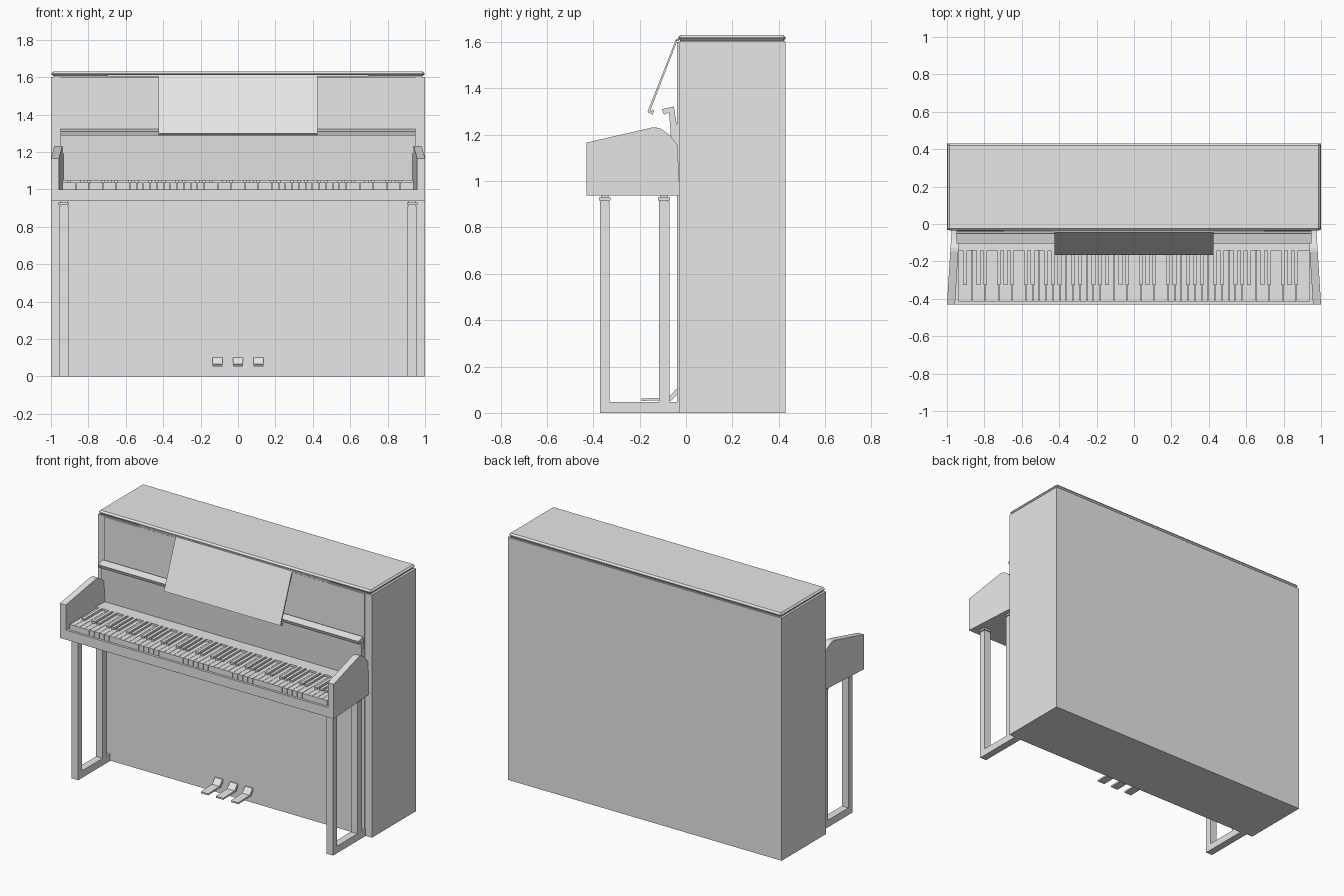
import bpy
import bmesh

default = bpy.data.objects.get("Cube")
if default:
    bpy.data.objects.remove(default, do_unlink=True)

# Single neutral finish
grey = bpy.data.materials.new("plain_grey")
grey.use_nodes = True
grey.diffuse_color = (0.8, 0.8, 0.8, 1)
grey.node_tree.nodes["Principled BSDF"].inputs["Base Color"].default_value = (0.8, 0.8, 0.8, 1)


def finish(bm, name, bevel=0):
    bmesh.ops.recalc_face_normals(bm, faces=bm.faces)
    mesh = bpy.data.meshes.new(name)
    bm.to_mesh(mesh)
    bm.free()
    mesh.materials.append(grey)
    obj = bpy.data.objects.new(name, mesh)
    bpy.context.collection.objects.link(obj)
    if bevel:
        mod = obj.modifiers.new("edge", "BEVEL")
        mod.width = bevel
        mod.segments = 1
    return obj


def add_box(bm, x, y, z):
    """Add a box spanning the given (low, high) ranges."""
    verts = bmesh.ops.create_cube(bm, size=1)["verts"]
    for v in verts:
        v.co = [r[0] if c < 0 else r[1] for c, r in zip(v.co, (x, y, z))]


def box(name, x, y, z, bevel=0):
    bm = bmesh.new()
    add_box(bm, x, y, z)
    return finish(bm, name, bevel)


def extrude_x(name, profile, x0, x1, shear=0):
    """Extrude a (y, z) profile along x; shear shifts x with depth."""
    bm = bmesh.new()
    ends = [[bm.verts.new((x + shear * (y - FRONT), y, z)) for y, z in profile] for x in (x0, x1)]
    for ring in ends:
        bm.faces.new(ring)
    n = len(profile)
    for i in range(n):
        j = (i + 1) % n
        bm.faces.new((ends[0][i], ends[0][j], ends[1][j], ends[1][i]))
    return finish(bm, name)


FRONT, WALL, BACK = -0.43, -0.035, 0.43
BED, KEY_BASE = 0.937, 1.0

# Cabinet, front panel and lid
box("cabinet", (-1, 1), (-0.031, BACK), (0, 1.602))
box("front_panel", (-0.95, 0.95), (-0.038, 0), (0.002, 1.6))
box("lid_seam", (-0.985, 0.985), (-0.025, 0.425), (1.6, 1.607))
box("lid", (-0.997, 0.997), (WALL, BACK), (1.606, 1.63), 0.01)
box("stand_hinge", (-0.7, 0.7), (-0.044, -0.03), (1.604, 1.613))

# Keybed, narrowing towards the cabinet
bm = bmesh.new()
add_box(bm, (-1, 1), (FRONT, -0.03), (BED, KEY_BASE))
for v in bm.verts:
    if v.co.y > WALL:
        v.co.x *= 0.975
finish(bm, "keybed")

# Angled cheeks beside the keyboard
cheek = [(FRONT, BED), (FRONT, 1.166), (-0.147, 1.231), (-0.128, 1.231), (-0.108, 1.226),
         (-0.078, 1.205), (-0.055, 1.18), (-0.035, 1.153), (-0.03, BED)]
for side, label in ((1, "left"), (-1, "right")):
    extrude_x(label + "_cheek", cheek, side, side * 0.957, -side * 0.0625)

# Fallboard with its shelf, and the strip behind the keys
extrude_x("fallboard", [(-0.095, 1.287), (-0.104, 1.31), (-0.052, 1.322), (-0.04, 1.245),
                        (-0.034, 1.15), (-0.034, 1.02), (-0.052, 1.02), (-0.066, 1.2),
                        (-0.073, 1.296)], -0.95, 0.95)
box("key_strip", (-0.94, 0.94), (-0.142, -0.034), (KEY_BASE, 1.05))

# Keyboard: 52 white keys starting on A, black keys in twos and threes
COUNT, SPAN = 52, 1.88
pitch = SPAN / COUNT
white, black = bmesh.new(), bmesh.new()
for i in range(COUNT):
    x = -SPAN / 2 + i * pitch
    add_box(white, (x + 0.001, x + pitch - 0.001), (-0.415, -0.142), (KEY_BASE, 1.037))
    if i % 7 in (0, 2, 3, 5, 6) and i < COUNT - 1:
        c = x + pitch
        add_box(black, (c - 0.01, c + 0.01), (-0.325, -0.142), (1.03, 1.05))
finish(white, "white_keys")
finish(black, "black_keys")

# Music stand with its bottom lip
extrude_x("music_stand", [(-0.035, 1.612), (-0.043, 1.612), (-0.164, 1.304), (-0.156, 1.3)], -0.425, 0.425)
extrude_x("stand_lip", [(-0.166, 1.298), (-0.143, 1.287), (-0.138, 1.305), (-0.146, 1.309),
                        (-0.15, 1.3), (-0.162, 1.306)], -0.425, 0.425)

# Leg frames: two posts with capped tops on a floor rail
for side, label in ((1, "left"), (-1, "right")):
    xs = sorted((side * 0.907, side * 0.955))
    wide = (xs[0] - 0.004, xs[1] + 0.004)
    slim = (xs[0] + 0.005, xs[1] - 0.005)
    for part, y0, y1 in (("front", -0.372, -0.33), ("rear", -0.117, -0.072)):
        name = label + "_" + part + "_leg"
        box(name, xs, (y0, y1), (0, 0.912))
        box(name + "_neck", slim, (y0 + 0.005, y1 - 0.005), (0.91, BED))
        box(name + "_cap", wide, (y0 - 0.004, y1 + 0.004), (0.917, 0.93))
    box(label + "_floor_rail", xs, (-0.372, -0.03), (0, 0.047))

# Three pedals
pedal = [(-0.193, 0.052), (-0.193, 0.062), (-0.075, 0.066), (-0.045, 0.1), (-0.03, 0.1),
         (-0.03, 0.088), (-0.062, 0.054)]
for x, label in ((0.11, "left"), (0, "middle"), (-0.11, "right")):
    extrude_x(label + "_pedal", pedal, x - 0.027, x + 0.027)
